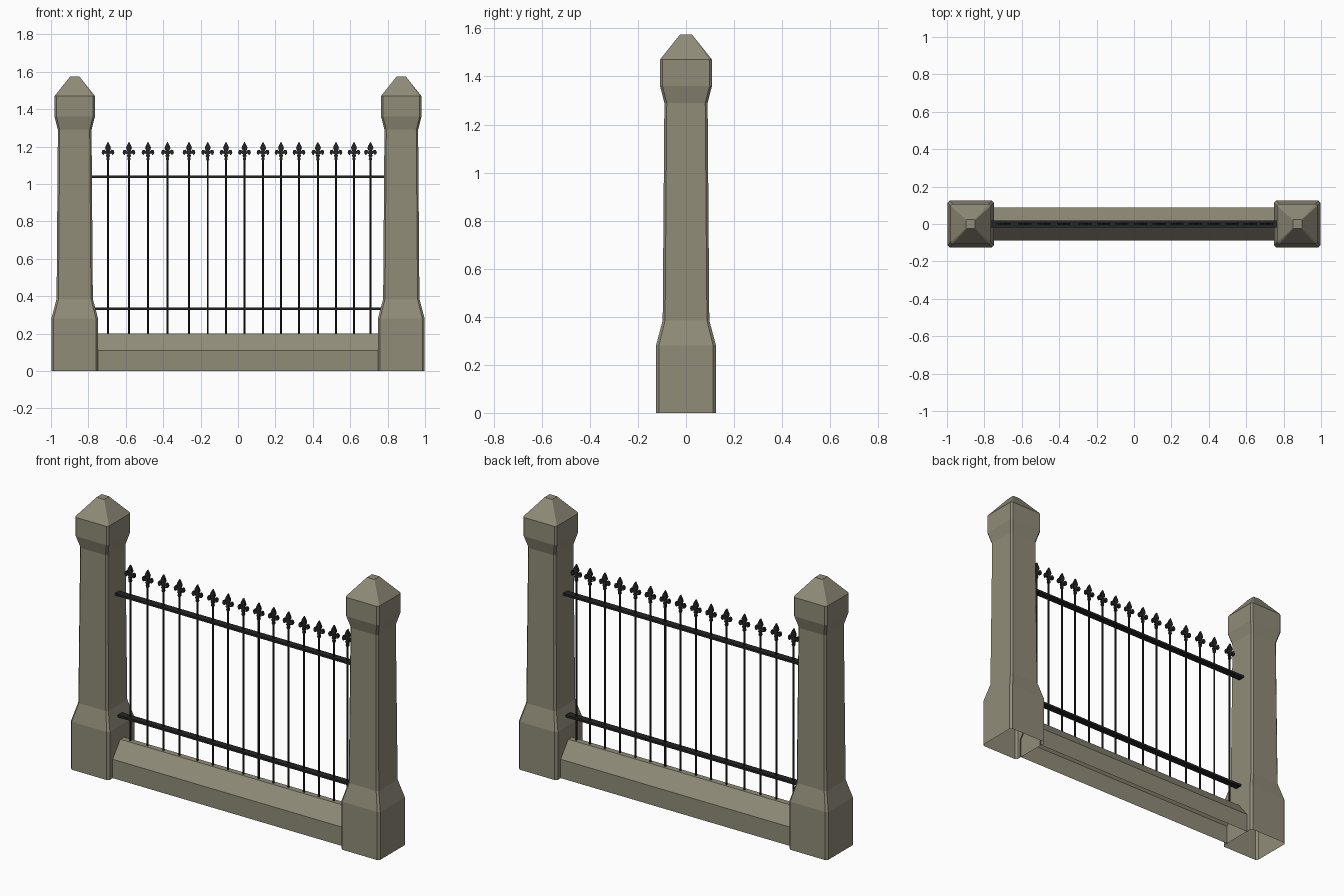
import bpy, bmesh, math

if "Cube" in bpy.data.objects:
    bpy.data.objects.remove(bpy.data.objects["Cube"])


def material(name, rgb):
    m = bpy.data.materials.new(name)
    m.diffuse_color = (*rgb, 1)
    m.use_nodes = True
    m.node_tree.nodes["Principled BSDF"].inputs["Base Color"].default_value = m.diffuse_color
    return m


stone = material("weathered stone", (0.28, 0.262, 0.19))
iron = material("black iron", (0.018, 0.018, 0.02))


def finish(bm, name, mat):
    bmesh.ops.recalc_face_normals(bm, faces=bm.faces)
    me = bpy.data.meshes.new(name)
    bm.to_mesh(me)
    bm.free()
    me.materials.append(mat)
    ob = bpy.data.objects.new(name, me)
    bpy.context.collection.objects.link(ob)
    return ob


def pillar(name, cx):
    # square shaft with chamfered corners: (height, half width, chamfer)
    levels = [(0, .125, .012), (.28, .125, .012), (.385, .097, .01),
              (1.29, .09, .01), (1.36, .108, .01), (1.47, .108, .01),
              (1.575, .024, .002)]
    bm = bmesh.new()
    rings = []
    for z, h, c in levels:
        k = h - c
        pts = [(h, -k), (h, k), (k, h), (-k, h), (-h, k), (-h, -k), (-k, -h), (k, -h)]
        rings.append([bm.verts.new((cx + x, y, z)) for x, y in pts])
    for a, b in zip(rings, rings[1:]):
        for i in range(8):
            j = (i + 1) % 8
            bm.faces.new((a[i], a[j], b[j], b[i]))
    bm.faces.new(rings[-1])          # flat tip; the underside stays open
    return finish(bm, name, stone)


pillar("left_pillar", -.873)
pillar("right_pillar", .873)

# low wall with sloped coping, open underneath
bm = bmesh.new()
profile = [(-.087, 0), (-.087, .11), (-.017, .2), (.017, .2), (.087, .11), (.087, 0)]
ends = [[bm.verts.new((x, y, z)) for y, z in profile] for x in (-.755, .755)]
for i in range(5):
    bm.faces.new((ends[0][i], ends[0][i + 1], ends[1][i + 1], ends[1][i]))
finish(bm, "base_wall", stone)


# flat horizontal rails
def rail(name, z, half):
    bm = bmesh.new()
    bmesh.ops.create_cube(bm, size=1)
    bmesh.ops.scale(bm, vec=(2 * half, .04, .013), verts=bm.verts)
    bmesh.ops.translate(bm, vec=(0, 0, z), verts=bm.verts)
    finish(bm, name, iron)


rail("lower_rail", .332, .775)
rail("upper_rail", 1.038, .785)

# right half of the fleur finial, bottom to top (x, z)
half = [(.005, 1.125), (.009, 1.132), (.006, 1.143), (.012, 1.15), (.007, 1.16),
        (.019, 1.163), (.022, 1.155), (.03, 1.158), (.034, 1.17), (.029, 1.182),
        (.02, 1.183), (.008, 1.174), (.016, 1.192), (.012, 1.204)]
outline = half + [(0, 1.226)] + [(-x, z) for x, z in reversed(half)]
bar_x = [-.695, -.583, -.481, -.377, -.262, -.162, -.064, .035, .134,
         .23, .326, .427, .524, .62, .708]

for n, x in enumerate(bar_x, 1):
    # upright rod
    bm = bmesh.new()
    bmesh.ops.create_cone(bm, cap_ends=True, segments=6, radius1=.0055,
                          radius2=.0055, depth=.95)
    bmesh.ops.translate(bm, vec=(x, 0, .665), verts=bm.verts)
    finish(bm, f"bar_{n}", iron)
    # spearhead finial
    bm = bmesh.new()
    face = bm.faces.new([bm.verts.new((x + px, -.006, pz)) for px, pz in outline])
    ext = bmesh.ops.extrude_face_region(bm, geom=[face], use_keep_orig=True)
    bmesh.ops.translate(bm, vec=(0, .012, 0),
                        verts=[v for v in ext["geom"] if isinstance(v, bmesh.types.BMVert)])
    finish(bm, f"finial_{n}", iron)
